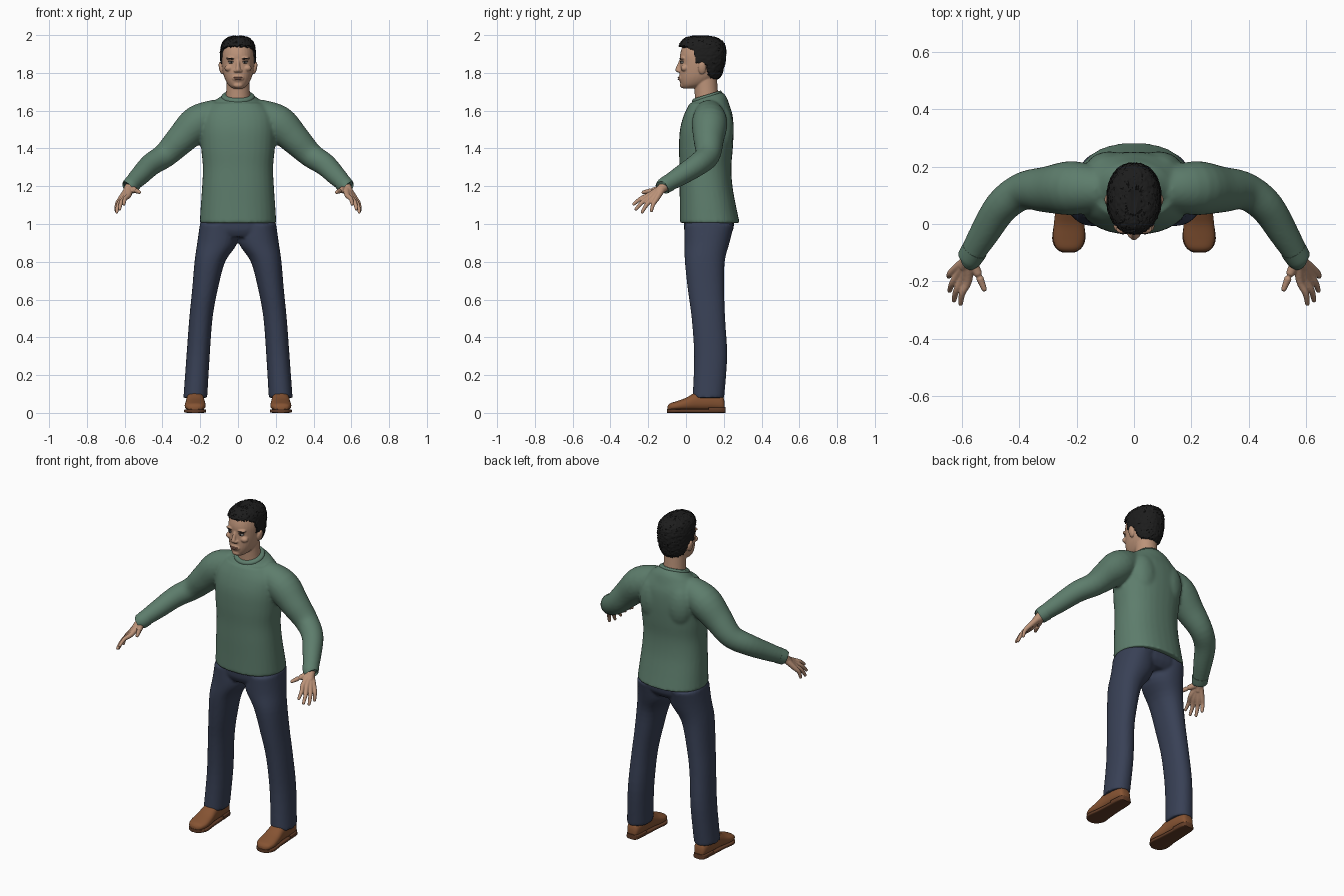
import bpy, bmesh, math, random
from mathutils import Vector, Matrix

random.seed(4)
X, Y, Z = Vector((1, 0, 0)), Vector((0, 1, 0)), Vector((0, 0, 1))
if "Cube" in bpy.data.objects:
    bpy.data.objects.remove(bpy.data.objects["Cube"])


def material(name, r, g, b):
    m = bpy.data.materials.new(name)
    m.use_nodes = True
    m.diffuse_color = (r, g, b, 1)
    bsdf = m.node_tree.nodes["Principled BSDF"]
    bsdf.inputs["Base Color"].default_value = (r, g, b, 1)
    bsdf.inputs["Roughness"].default_value = 0.8
    return m


GREEN = material("sweater green", .11, .205, .15)
NAVY = material("trouser navy", .04, .052, .092)
SKIN = material("skin", .5, .29, .19)
BROWN = material("shoe brown", .24, .088, .033)
SOLE = material("sole brown", .12, .045, .02)
HAIR = material("hair black", .012, .012, .012)
WHITE = material("eye white", .55, .5, .45)
LIP = material("lip", .33, .15, .11)


def smooth_path(pts, steps):
    """Catmull-Rom interpolation of equal-length tuples."""
    out = []
    for i in range(len(pts) - 1):
        quad = [pts[max(i - 1, 0)], pts[i], pts[i + 1], pts[min(i + 2, len(pts) - 1)]]
        for s in range(steps):
            t = s / steps
            out.append([b + .5 * t * (c - a + t * (2*a - 5*b + 4*c - d + t * (3*(b - c) + d - a)))
                        for a, b, c, d in zip(*quad)])
    return out + [list(pts[-1])]


def loft(bm, stations, u=None, v=None, power=2.0, n=32, steps=4):
    """Skin over (x, y, z, a, b) sections; without axes they follow the path."""
    path = smooth_path(stations, steps)
    rings = []
    for i, (x, y, z, a, b) in enumerate(path):
        if u is None:
            p, q = path[max(i - 1, 0)], path[min(i + 1, len(path) - 1)]
            t = (Vector(q[:3]) - Vector(p[:3])).normalized()
            du = t.cross(Y if abs(t.y) < .9 else Z).normalized()
            dv = t.cross(du)
        else:
            du, dv = u, v
        ring = []
        for k in range(n):
            c, s = math.cos(math.tau * k / n), math.sin(math.tau * k / n)
            c = math.copysign(abs(c) ** (2 / power), c)
            s = math.copysign(abs(s) ** (2 / power), s)
            ring.append(bm.verts.new(Vector((x, y, z)) + du * a * c + dv * b * s))
        rings.append(ring)
    for r0, r1 in zip(rings, rings[1:]):
        for k in range(n):
            bm.faces.new((r0[k], r0[(k + 1) % n], r1[(k + 1) % n], r1[k]))
    bm.faces.new(rings[0])
    bm.faces.new(rings[-1])


def ball(bm, centre, radii, turn=0):
    m = Matrix.Translation(centre) @ Matrix.Rotation(turn, 4, "Y") @ Matrix.Diagonal((*radii, 1))
    bmesh.ops.create_uvsphere(bm, u_segments=20, v_segments=12, radius=1, matrix=m)


def flat(z, x0, x1, y0, y1):
    """Horizontal section given by its extents."""
    return ((x0 + x1) / 2, (y0 + y1) / 2, z, (x1 - x0) / 2, (y1 - y0) / 2)


def finish(name, bm, mat, voxel=0, relax=4):
    bmesh.ops.recalc_face_normals(bm, faces=bm.faces)
    me = bpy.data.meshes.new(name)
    bm.to_mesh(me)
    bm.free()
    me.materials.append(mat)
    ob = bpy.data.objects.new(name, me)
    bpy.context.collection.objects.link(ob)
    if voxel:
        r = ob.modifiers.new("Blend", "REMESH")
        r.mode, r.voxel_size, r.use_smooth_shade = "VOXEL", voxel, True
        s = ob.modifiers.new("Relax", "SMOOTH")
        s.factor, s.iterations = .5, relax
    bpy.ops.object.select_all(action="DESELECT")
    ob.select_set(True)
    bpy.context.view_layer.objects.active = ob
    bpy.ops.object.shade_smooth_by_angle(angle=math.radians(50))
    if voxel:
        me.polygons.foreach_set("use_smooth", [True] * len(me.polygons))
    return ob


# Sweater: torso and sleeves blended together
bm = bmesh.new()
loft(bm, [flat(z, -w, w, f, b) for z, w, f, b in (
    (1.005, .203, -.033, .284), (1.1, .197, -.033, .264), (1.2, .19, -.034, .246),
    (1.3, .186, -.034, .24), (1.4, .195, -.037, .248), (1.5, .2, -.032, .252),
    (1.58, .19, -.01, .246), (1.64, .14, .02, .225))], X, Y, 2.3)
TILT = Vector((0, 1, .3))
loft(bm, [(0, .118, 1.57, .18, .12), (0, .118, 1.635, .14, .1), (0, .116, 1.665, .1, .085),
          (0, .112, 1.678, .083, .073)], X, TILT)
for s in (-1, 1):
    ball(bm, (s * .085, .19, 1.5), (.085, .063, .13))
    loft(bm, [(s * x, y, z, r, r) for x, y, z, r in (
        (.1, .12, 1.595, .07), (.21, .125, 1.537, .094), (.3, .12, 1.45, .081),
        (.385, .115, 1.365, .066), (.46, .062, 1.315, .06), (.52, -.03, 1.255, .052),
        (.57, -.113, 1.205, .042))])
finish("sweater", bm, GREEN, .009, 5)

# Collar band and cuffs
bm = bmesh.new()
loft(bm, [(0, .111, 1.665, .088, .078), (0, .111, 1.678, .087, .078),
          (0, .111, 1.685, .08, .072)], X, TILT)
finish("collar", bm, GREEN)
bm = bmesh.new()
for s in (-1, 1):
    loft(bm, [(s * .555, -.09, 1.218, .046, .046), (s * .574, -.12, 1.199, .043, .043),
              (s * .577, -.124, 1.196, .037, .037)])
finish("cuffs", bm, GREEN)

# Trousers
bm = bmesh.new()
loft(bm, [flat(z, -w, w, f, b) for z, w, f, b in (
    (1.04, .188, -.012, .255), (.97, .202, -.01, .25), (.93, .16, .01, .22))], X, Y, 2.3)
for s in (-1, 1):
    legs = [flat(*e) for e in (
        (1.0, .01, .202, -.008, .255), (.9, .004, .216, -.008, .23), (.8, .068, .23, -.006, .205),
        (.65, .108, .243, .01, .202), (.5, .135, .258, .03, .207), (.3, .15, .273, .043, .218),
        (.08, .163, .289, .035, .202))]
    loft(bm, [(s * x, y, z, a, b) for x, y, z, a, b in legs], X, Y, 2.2)
finish("trousers", bm, NAVY, .008)

# Shoes with thin soles and heels
for s, side in ((-1, "right"), (1, "left")):
    bm = bmesh.new()
    loft(bm, [(s * x, y, (top + .012) / 2, w, (top - .012) / 2) for y, x, w, top in (
        (.204, .226, .02, .06), (.19, .226, .036, .09), (.13, .226, .045, .115),
        (.06, .226, .047, .112), (.0, .226, .053, .08), (-.05, .227, .055, .062),
        (-.085, .228, .042, .05), (-.098, .228, .018, .035))], X, Z, 2.4)
    finish(side + "_shoe", bm, BROWN)
    bm = bmesh.new()
    loft(bm, [(s * x, y, .01, w, .01) for y, x, w in (
        (.208, .226, .022), (.19, .226, .039), (.1, .226, .045), (.02, .226, .05),
        (-.05, .227, .058), (-.085, .228, .044), (-.1, .228, .02))], X, Z, 5)
    loft(bm, [(s * .226, .208, .015, .026, .015), (s * .226, .185, .015, .041, .015),
              (s * .226, .12, .015, .046, .015)], X, Z, 5)
    finish(side + "_sole", bm, SOLE)

# Hands: wrist, palm bones, fingers and thumb
for s, side in ((-1, "right"), (1, "left")):
    bm = bmesh.new()

    def tube(points):
        loft(bm, [(s * x, y, z, r, r) for x, y, z, r in points], n=16)
        x, y, z, r = points[-1]
        ball(bm, (s * x, y, z), (r, r, r))

    tube([(.54, -.065, 1.23, .03), (.573, -.12, 1.195, .027), (.588, -.145, 1.17, .022)])
    for knuckle, tip in (((.578, -.197, 1.153), (.604, -.277, 1.105)),
                         ((.595, -.188, 1.145), (.627, -.265, 1.078)),
                         ((.61, -.174, 1.137), (.642, -.232, 1.063)),
                         ((.622, -.156, 1.133), (.645, -.183, 1.07))):
        k, t = Vector(knuckle), Vector(tip)
        mid = k.lerp(t, .5) + Vector((.007, -.004, .004))
        tube([(.575, -.122, 1.193, .02), (*k, .0145), (*mid, .0115), (*t, .0085)])
    tube([(.568, -.125, 1.187, .02), (.543, -.175, 1.178, .015), (.522, -.226, 1.168, .0095)])
    finish(side + "_hand", bm, SKIN, .0035, 3)

# Head: skull, neck, nose, brow, chin and ears
bm = bmesh.new()
SKULL = ((1.718, .028, -.017, .05), (1.735, .05, -.027, .1), (1.765, .068, -.034, .15),
         (1.8, .079, -.034, .178), (1.85, .086, -.031, .19), (1.9, .086, -.031, .195),
         (1.95, .074, -.012, .182), (1.985, .04, .03, .14))
loft(bm, [flat(z, -w, w, f, b) for z, w, f, b in SKULL], X, Y, 2.2)
loft(bm, [(0, .116, 1.6, .07, .066), (0, .108, 1.69, .063, .062), (0, .1, 1.8, .06, .062)], X, Y)
loft(bm, [(0, -.026, 1.868, .009, .009), (0, -.036, 1.84, .01, .012),
          (0, -.042, 1.815, .014, .015), (0, -.036, 1.803, .015, .01)], X, Y)
ball(bm, (0, -.018, 1.735), (.026, .015, .015))
ball(bm, (0, -.027, 1.772), (.032, .014, .018))
for s in (-1, 1):
    ball(bm, (s * .014, -.036, 1.811), (.009, .012, .008))
    ball(bm, (s * .035, -.018, 1.878), (.03, .016, .009))
    ball(bm, (s * .048, -.008, 1.825), (.024, .02, .018))
    ball(bm, (s * .09, .085, 1.826), (.011, .021, .034), s * .2)
finish("head", bm, SKIN, .0038, 4)

# Eyes, pupils, eyebrows and lips
for name, mat, x, y, z, radii, turn in (
        ("eyes", WHITE, .036, -.018, 1.855, (.015, .012, .006), 0),
        ("pupils", HAIR, .036, -.026, 1.855, (.006, .0055, .0055), 0),
        ("eyelids", HAIR, .036, -.02, 1.8615, (.017, .0125, .002), 0),
        ("eyebrows", HAIR, .038, -.023, 1.876, (.021, .013, .0042), -.12)):
    bm = bmesh.new()
    for s in (-1, 1):
        ball(bm, (s * x, y, z), radii, s * turn)
    finish(name, bm, mat)
bm = bmesh.new()
ball(bm, (0, -.032, 1.775), (.026, .0125, .004))
ball(bm, (0, -.032, 1.767), (.022, .0125, .005))
finish("lips", bm, LIP)

# Hair: ruffled cap that sinks into the skull below the hairline
HAIRLINE = ((-.05, 1.94), (.0, 1.935), (.035, 1.915), (.05, 1.85), (.075, 1.845),
            (.105, 1.84), (.125, 1.775), (.25, 1.75))


def hairline(y):
    for (y0, z0), (y1, z1) in zip(HAIRLINE, HAIRLINE[1:]):
        if y <= y1:
            return z0 + (z1 - z0) * max(0, (y - y0) / (y1 - y0))
    return HAIRLINE[-1][1]


bm = bmesh.new()
loft(bm, [flat(z, -w, w, f, b) for z, w, f, b in (
    (1.74, .058, -.01, .14), (1.78, .076, -.025, .183), (1.82, .089, -.03, .199),
    (1.87, .094, -.036, .21), (1.92, .093, -.038, .212), (1.96, .083, -.03, .2),
    (1.985, .058, -.003, .165), (1.995, .025, .035, .12))], X, Y, 2.2, n=96, steps=9)
for vert in bm.verts:
    co = vert.co
    scale = 1 + random.uniform(-.025, .03)
    if co.z < hairline(co.y) + random.uniform(-.004, .004):
        scale = .8
    co.x *= scale
    co.y = .085 + (co.y - .085) * scale
    co.z += random.uniform(-.002, .003)
finish("hair", bm, HAIR)
